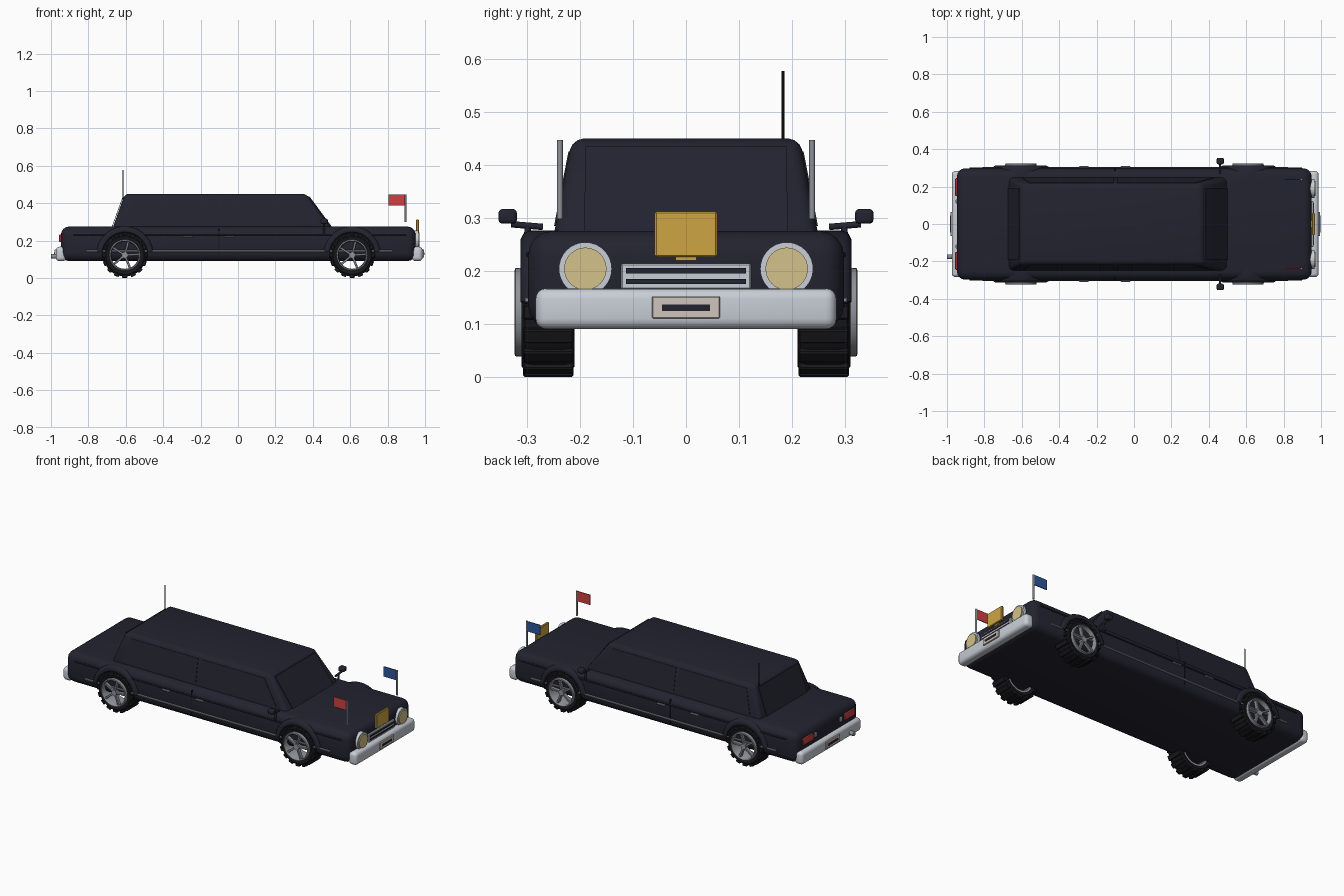
import bpy, bmesh, math
from mathutils import Matrix, Vector

if "Cube" in bpy.data.objects:
    bpy.data.objects.remove(bpy.data.objects["Cube"])


def material(name, rgb):
    m = bpy.data.materials.new(name)
    lin = [(c / 255 / 12.92) if c < 10 else ((c / 255 + 0.055) / 1.055) ** 2.4 for c in rgb]
    m.diffuse_color = (*lin, 1)
    m.use_nodes = True
    m.node_tree.nodes["Principled BSDF"].inputs["Base Color"].default_value = m.diffuse_color
    return m


BODY = material("dark_paint", (35, 35, 48))
RUBBER = material("tyre_black", (24, 24, 28))
CHROME = material("chrome", (200, 206, 214))
STEEL = material("steel_grey", (142, 146, 153))
LENS = material("lamp_cream", (212, 194, 138))
GOLD = material("gold", (206, 165, 68))
RED = material("red", (205, 65, 65))
BLUE = material("blue", (45, 85, 155))
PLATE = material("plate_beige", (208, 198, 188))


def finish(name, bm, mat):
    bmesh.ops.recalc_face_normals(bm, faces=bm.faces)
    me = bpy.data.meshes.new(name)
    bm.to_mesh(me)
    bm.free()
    me.materials.append(mat)
    ob = bpy.data.objects.new(name, me)
    bpy.context.collection.objects.link(ob)
    return ob


def add_box(bm, x, y, z, bevel=0.0, seg=3, matrix=None):
    """Box from ranges x, y, z."""
    c = [(a[0] + a[1]) / 2 for a in (x, y, z)]
    s = [a[1] - a[0] for a in (x, y, z)]
    m = Matrix.Translation(c) @ Matrix.Diagonal((*s, 1))
    vs = bmesh.ops.create_cube(bm, size=1, matrix=(matrix @ m) if matrix else m)["verts"]
    if bevel:
        edges = list({e for v in vs for e in v.link_edges})
        bmesh.ops.bevel(bm, geom=edges, offset=bevel, segments=seg, profile=0.5, affect='EDGES')


def box(name, x, y, z, mat, bevel=0.0, seg=3):
    bm = bmesh.new()
    add_box(bm, x, y, z, bevel, seg)
    return finish(name, bm, mat)


def rod(name, p, q, r, mat, n=12):
    p, q = Vector(p), Vector(q)
    d = q - p
    bm = bmesh.new()
    m = Matrix.Translation((p + q) / 2) @ d.to_track_quat('Z', 'Y').to_matrix().to_4x4()
    bmesh.ops.create_cone(bm, cap_ends=True, segments=n, radius1=r, radius2=r, depth=d.length, matrix=m)
    return finish(name, bm, mat)


def sweep(name, centre, profile, mat, a0=0, a1=360, n=40):
    """Turn a closed (radius, y) profile about the y axis."""
    bm = bmesh.new()
    full = a1 - a0 == 360
    rings = []
    for i in range(n if full else n + 1):
        a = math.radians(a0 + (a1 - a0) * i / n)
        rings.append([bm.verts.new((centre[0] + r * math.cos(a), centre[1] + y,
                                    centre[2] + r * math.sin(a))) for r, y in profile])
    k = len(profile)
    for i in range(n):
        A, B = rings[i], rings[(i + 1) % len(rings)]
        for j in range(k):
            bm.faces.new((A[j], A[(j + 1) % k], B[(j + 1) % k], B[j]))
    if not full:
        bm.faces.new(rings[0])
        bm.faces.new(rings[-1])
    return finish(name, bm, mat)


def hexa(name, corners, mat, bevel=0.0):
    """Solid from four bottom and four top corners."""
    bm = bmesh.new()
    v = [bm.verts.new(c) for c in corners]
    for f in ((0, 1, 2, 3), (4, 5, 6, 7), (0, 1, 5, 4), (1, 2, 6, 5), (2, 3, 7, 6), (3, 0, 4, 7)):
        bm.faces.new([v[i] for i in f])
    if bevel:
        bmesh.ops.bevel(bm, geom=bm.edges[:], offset=bevel, segments=3, profile=0.5, affect='EDGES')
    return finish(name, bm, mat)


# long body and tapered cabin
box("body", (-0.947, 0.95), (-0.298, 0.298), (0.09, 0.275), BODY, 0.045, 4)
hexa("cabin", [(-0.68, -0.255, 0.24), (0.52, -0.255, 0.24), (0.52, 0.255, 0.24), (-0.68, 0.255, 0.24),
               (-0.605, -0.215, 0.45), (0.365, -0.215, 0.45), (0.365, 0.215, 0.45), (-0.605, 0.215, 0.45)],
     BODY, 0.022)


# window plates on the sloping cabin faces
def window_x(name, xb, xt, s):
    hexa(name, [(xb, -0.192, 0.275), (xb + s, -0.192, 0.275), (xb + s, 0.192, 0.275), (xb, 0.192, 0.275),
                (xt, -0.19, 0.435), (xt + s, -0.19, 0.435), (xt + s, 0.19, 0.435), (xt, 0.19, 0.435)], BODY)


window_x("windscreen", 0.492, 0.374, 0.009)
window_x("rear_window", -0.671, -0.613, -0.003)

for s, side in ((-1, "right"), (1, "left")):
    # side windows with a pillar gap
    for i, (xa, xb, xc, xd) in enumerate(((-0.6, -0.11, -0.11, -0.56), (-0.09, 0.43, 0.33, -0.09))):
        hexa(f"{side}_side_window_{i}",
             [(xa, s * 0.24, 0.285), (xb, s * 0.24, 0.285), (xb, s * 0.249, 0.285), (xa, s * 0.249, 0.285),
              (xd, s * 0.213, 0.425), (xc, s * 0.213, 0.425), (xc, s * 0.222, 0.425), (xd, s * 0.222, 0.425)],
             BODY)

    # side mouldings, door seam and handles
    ys = sorted((s * 0.29, s * 0.305))
    box(f"{side}_trim_strip", (-0.81, 0.825), ys, (0.14, 0.15), STEEL, 0.002, 1)
    box(f"{side}_shoulder_strip", (-0.88, 0.9), sorted((s * 0.285, s * 0.302)), (0.226, 0.236), BODY, 0.003, 1)
    box(f"{side}_door_seam", (-0.104, -0.1), sorted((s * 0.28, s * 0.3)), (0.12, 0.262), RUBBER)
    for i, x in enumerate((-0.268, -0.045)):
        box(f"{side}_door_handle_{i}", (x - 0.026, x + 0.026), sorted((s * 0.29, s * 0.309)),
            (0.217, 0.225), STEEL, 0.002, 1)

    # door mirror
    rod(f"{side}_mirror_stalk", (0.46, s * 0.27, 0.283), (0.46, s * 0.33, 0.288), 0.006, BODY)
    rod(f"{side}_mirror_post", (0.46, s * 0.303, 0.235), (0.46, s * 0.298, 0.286), 0.006, BODY)
    box(f"{side}_mirror_head", (0.442, 0.48), sorted((s * 0.319, s * 0.354)), (0.289, 0.317), BODY, 0.008)

    # headlamp
    rod(f"{side}_headlamp_ring", (0.92, s * 0.19, 0.204), (0.965, s * 0.19, 0.204), 0.05, CHROME, 32)
    rod(f"{side}_headlamp_lens", (0.95, s * 0.19, 0.204), (0.971, s * 0.19, 0.204), 0.04, LENS, 32)

    # tail and reversing lamps
    box(f"{side}_tail_lamp", (-0.956, -0.93), sorted((s * 0.15, s * 0.245)), (0.193, 0.232), RED, 0.004, 2)
    box(f"{side}_reverse_lamp", (-0.954, -0.93), sorted((s * 0.11, s * 0.13)), (0.198, 0.225), CHROME, 0.003, 1)

    # pennant on its pole
    rod(f"{side}_flag_pole", (0.895, s * 0.238, 0.298), (0.895, s * 0.238, 0.447), 0.0055, STEEL)
    box(f"{side}_flag", (0.805, 0.893), (s * 0.238 - 0.0025, s * 0.238 + 0.0025), (0.387, 0.447),
        RED if s < 0 else BLUE)

    # wheels and arches
    for x, end in ((-0.605, "rear"), (0.61, "front")):
        tag = f"{end}_{side}"
        c = (x, s * 0.26, 0.122)
        sweep(f"{tag}_arch", c, [(0.118, -0.03), (0.118, s * 0.042), (0.124, s * 0.05), (0.138, s * 0.052),
                                 (0.148, s * 0.047), (0.154, s * 0.036), (0.154, -s * 0.02)][1:], BODY, 8, 172, 28)
        sweep(f"{tag}_tyre", c, [(0.08, -0.045), (0.102, -0.05), (0.111, -0.044), (0.114, -0.03),
                                 (0.114, 0.03), (0.111, 0.044), (0.102, 0.05), (0.08, 0.045)], RUBBER)
        bm = bmesh.new()
        for i in range(16):
            m = Matrix.Translation(c) @ Matrix.Rotation(math.tau * i / 16, 4, 'Y')
            add_box(bm, (-0.014, 0.014), (-0.048, 0.048), (-0.122, -0.104), 0.003, 1, m)
        finish(f"{tag}_tread", bm, RUBBER)
        lip = s * 0.052
        sweep(f"{tag}_rim", c, [(0.073, -s * 0.046), (0.084, -s * 0.046), (0.084, lip), (0.083, lip + s * 0.01),
                                (0.077, lip + s * 0.012), (0.073, lip + s * 0.006)], STEEL)
        bm = bmesh.new()
        for i in range(5):
            m = Matrix.Translation(c) @ Matrix.Rotation(math.tau * i / 5 + 0.25, 4, 'Y')
            add_box(bm, (-0.006, 0.006), sorted((s * 0.035, s * 0.057)), (0.0, 0.077), 0.002, 1, m)
        finish(f"{tag}_spokes", bm, STEEL)
        rod(f"{tag}_hub", (x, s * 0.23, 0.122), (x, s * 0.319, 0.122), 0.017, STEEL, 20)

# bumpers
box("front_bumper", (0.93, 0.987), (-0.284, 0.284), (0.09, 0.167), CHROME, 0.02, 4)
box("rear_bumper", (-0.974, -0.918), (-0.284, 0.284), (0.09, 0.167), CHROME, 0.02, 4)

# number plates with a plain dark bar
for s, end, x in ((1, "front", 0.987), (-1, "rear", -0.974)):
    box(f"{end}_plate", sorted((x - s * 0.005, x + s * 0.008)), (-0.064, 0.064), (0.11, 0.152), PLATE, 0.002, 1)
    box(f"{end}_plate_bar", sorted((x, x + s * 0.01)), (-0.045, 0.045), (0.124, 0.137), BODY)

# grille
box("grille", (0.93, 0.96), (-0.123, 0.123), (0.165, 0.214), CHROME, 0.003, 1)
for i, z in enumerate((0.18, 0.2)):
    box(f"grille_slot_{i}", (0.95, 0.963), (-0.113, 0.113), (z - 0.005, z + 0.005), BODY)

# upright gold crest plate on the nose
box("crest_plate", (0.953, 0.967), (-0.059, 0.059), (0.226, 0.312), GOLD, 0.003, 1)
box("crest_mount", (0.935, 0.955), (-0.02, 0.02), (0.22, 0.245), GOLD)

# exhaust and aerial
rod("exhaust_pipe", (-1.0, -0.175, 0.116), (-0.9, -0.175, 0.116), 0.013, STEEL, 16)
rod("aerial", (-0.615, 0.183, 0.4), (-0.615, 0.183, 0.577), 0.0028, RUBBER, 8)

# smooth shading with kept edges
for ob in bpy.context.scene.objects:
    ob.select_set(True)
    bpy.context.view_layer.objects.active = ob
bpy.ops.object.shade_smooth_by_angle(angle=math.radians(35))
